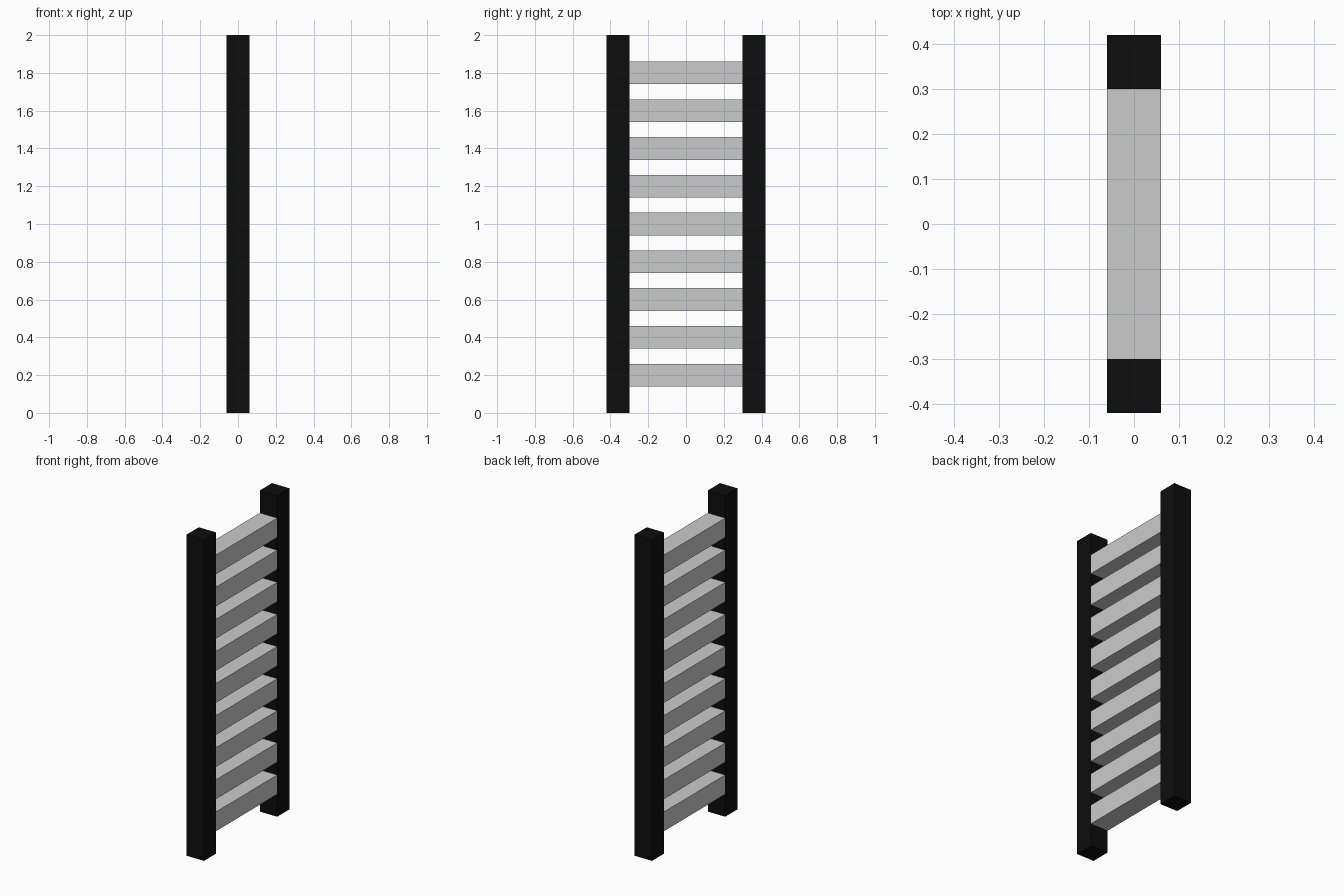
import bpy

if "Cube" in bpy.data.objects:
    bpy.data.objects.remove(bpy.data.objects["Cube"])

WIDTH = 0.12      # square section of every bar
HEIGHT = 2.0
RAIL_Y = 0.36
RUNGS = 9

black = bpy.data.materials.new("black")
black.diffuse_color = (0.004, 0.004, 0.004, 1)
black.use_nodes = True
black.node_tree.nodes["Principled BSDF"].inputs["Base Color"].default_value = black.diffuse_color


def box(name, centre, size, material=None):
    bpy.ops.mesh.primitive_cube_add(size=1, location=centre)
    ob = bpy.context.object
    ob.name = name
    ob.scale = size
    bpy.ops.object.transform_apply(location=False, rotation=False, scale=True)
    if material:
        ob.data.materials.append(material)
    return ob


# Two upright side rails
for name, side in (("front_rail", -1), ("back_rail", 1)):
    box(name, (0, side * RAIL_Y, HEIGHT / 2), (WIDTH, WIDTH, HEIGHT), black)

# Evenly spaced rungs fitted between the rails
for i in range(RUNGS):
    box(f"rung_{i + 1}", (0, 0, 0.2 * (i + 1)), (WIDTH, 2 * RAIL_Y - WIDTH, WIDTH))
